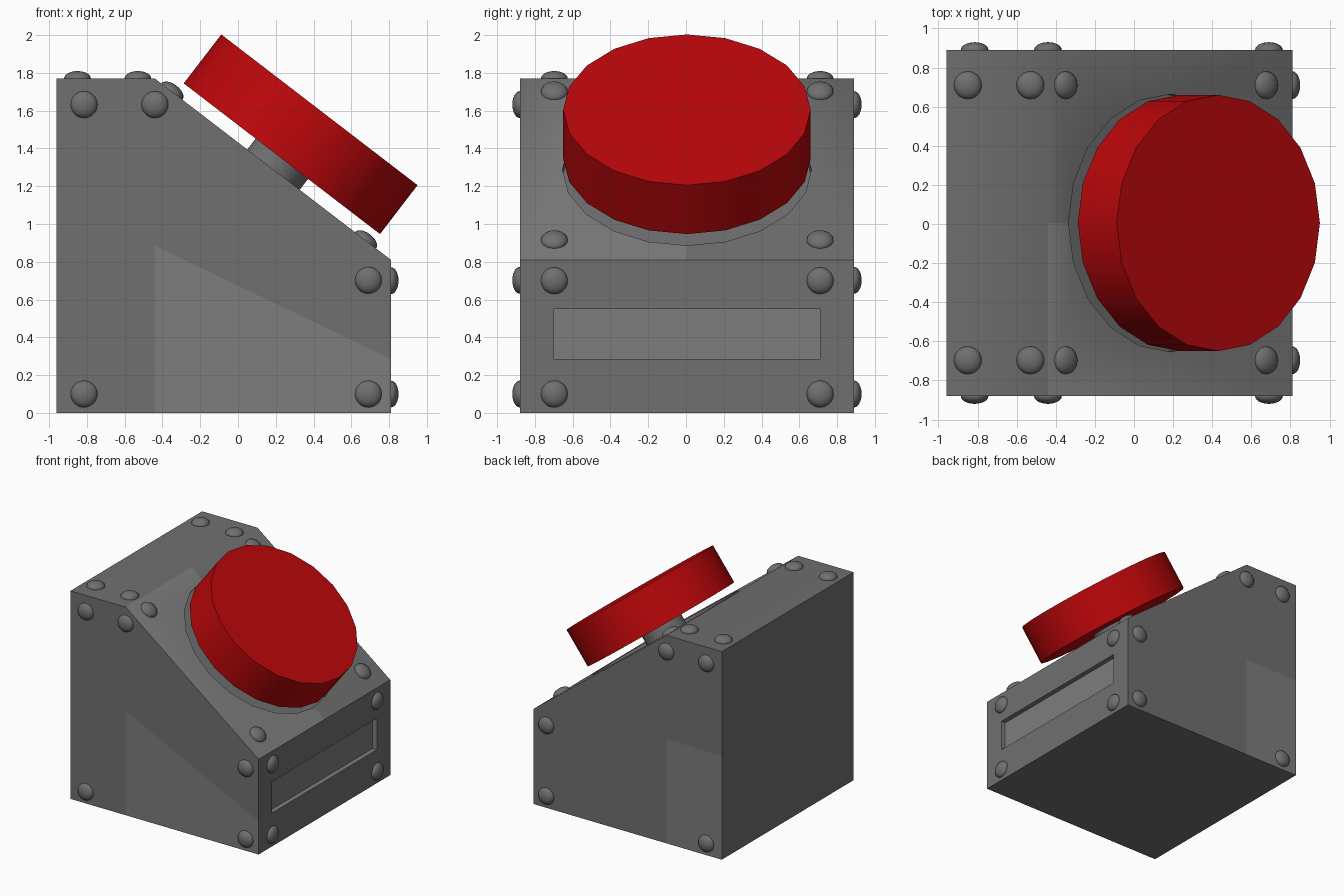
import bpy, bmesh, math
from mathutils import Vector, Matrix

if "Cube" in bpy.data.objects:
    bpy.data.objects.remove(bpy.data.objects["Cube"])

Y0, Y1 = -0.88, 0.89
PROFILE = [(-0.96, 0), (0.81, 0), (0.81, 0.81), (-0.44, 1.77), (-0.96, 1.77)]
TILT = math.atan2(0.96, 1.25)
NORMAL = Vector((math.sin(TILT), 0, math.cos(TILT)))
CENTRE = Vector((0.188, 0.005, 1.288))      # button axis on the sloped face


def material(name, colour):
    mat = bpy.data.materials.new(name)
    mat.diffuse_color = (*colour, 1)
    mat.use_nodes = True
    mat.node_tree.nodes["Principled BSDF"].inputs["Base Color"].default_value = mat.diffuse_color
    return mat


GREY = material("dark_grey", (0.16, 0.16, 0.16))
LIGHT = material("panel_grey", (0.205, 0.205, 0.205))
RED = material("button_red", (0.5, 0.002, 0.003))


def finish(bm, name, *mats):
    bmesh.ops.recalc_face_normals(bm, faces=bm.faces)
    mesh = bpy.data.meshes.new(name)
    bm.to_mesh(mesh)
    bm.free()
    for mat in mats:
        mesh.materials.append(mat)
    ob = bpy.data.objects.new(name, mesh)
    bpy.context.collection.objects.link(ob)
    return ob


def smooth(ob, degrees=40):
    bpy.ops.object.select_all(action='DESELECT')
    bpy.context.view_layer.objects.active = ob
    ob.select_set(True)
    bpy.ops.object.shade_smooth_by_angle(angle=math.radians(degrees))


def tilted_disc(name, radius, low, high, mat, sides=20):
    """Cylinder on the button axis; low and high are measured from the slope."""
    bm = bmesh.new()
    place = (Matrix.Translation(CENTRE + NORMAL * (low + high) / 2)
             @ Matrix.Rotation(TILT, 4, 'Y'))
    bmesh.ops.create_cone(bm, cap_ends=True, segments=sides, radius1=radius,
                          radius2=radius, depth=high - low, matrix=place)
    return finish(bm, name, mat)


def cut(target, cutter):
    mod = target.modifiers.new("cut", 'BOOLEAN')
    mod.operation = 'DIFFERENCE'
    mod.solver = 'EXACT'
    mod.object = cutter
    bpy.context.view_layer.objects.active = target
    bpy.ops.object.modifier_apply(modifier=mod.name)
    bpy.data.objects.remove(cutter)


def split(bm, test, point, normal):
    """Divide the faces whose centre passes the test along a plane."""
    faces = [f for f in bm.faces if test(f.calc_center_median())]
    geom = set(faces)
    for f in faces:
        geom.update(f.edges, f.verts)
    bmesh.ops.bisect_plane(bm, geom=list(geom), plane_co=point, plane_no=normal)


# Wedge-shaped housing
bm = bmesh.new()
face = bm.faces.new([bm.verts.new((x, Y0, z)) for x, z in PROFILE])
side = bmesh.ops.extrude_face_region(bm, geom=[face])
bmesh.ops.translate(bm, vec=(0, Y1 - Y0, 0),
                    verts=[v for v in side["geom"] if isinstance(v, bmesh.types.BMVert)])

# Lighter panels on the front, back and slope
front = lambda c: c.y < Y0 + 0.01
back = lambda c: c.y > Y1 - 0.01
slope = lambda c: abs((c - CENTRE).dot(NORMAL)) < 0.02 and not front(c) and not back(c)
for test in (front, back):
    split(bm, test, (-0.44, 0, 0), (1, 0, 0))
split(bm, lambda c: front(c) and c.x > -0.44, (-0.44, 0, 0.885), (0.6, 0, 1.25))
split(bm, lambda c: back(c) and c.x < -0.44, (-0.44, 0, 0.885), (0, 0, 1))
split(bm, slope, CENTRE, (0, 1, 0))
for f in bm.faces:
    c = f.calc_center_median()
    if ((front(c) and c.x > -0.44 and c.z < 0.5) or (back(c) and c.x < -0.44 and c.z < 0.6)
            or (slope(c) and c.y < 0)):
        f.material_index = 1
housing = finish(bm, "housing", GREY, LIGHT)

# Shallow slot in the right face
bm = bmesh.new()
bmesh.ops.create_cube(bm, size=1, matrix=Matrix.Translation((0.82, 0.005, 0.417))
                      @ Matrix.Diagonal((0.1, 1.41, 0.265, 1)))
cut(housing, finish(bm, "slot_cutter", LIGHT))

# Round recess under the button
cut(housing, tilted_disc("recess_cutter", 0.659, -0.045, 0.1, GREY))
smooth(housing)

# Stem and push button
smooth(tilted_disc("button_stem", 0.175, -0.06, 0.09, GREY))
smooth(tilted_disc("push_button", 0.655, 0.0726, 0.399, RED))


# Domed rivets
def rivets(name, normal, points):
    bm = bmesh.new()
    turn = Vector((0, 0, 1)).rotation_difference(Vector(normal)).to_matrix().to_4x4()
    for p in points:
        bmesh.ops.create_uvsphere(bm, u_segments=20, v_segments=12, radius=0.071,
                                  matrix=Matrix.Translation(p) @ turn
                                  @ Matrix.Diagonal((1, 1, 0.56, 1)))
    smooth(finish(bm, name, GREY), 60)


for label, y, left in (("front", Y0, -0.815), ("back", Y1, -0.815)):
    spots = [(left, 0.1), (left, 1.632), (-0.44, 1.632), (0.69, 0.702), (0.69, 0.1)]
    rivets(label + "_rivets", (0, math.copysign(1, y), 0), [(x, y, z) for x, z in spots])

PAIR = (-0.697, 0.71)
rivets("top_rivets", (0, 0, 1), [(x, y, 1.77) for x in (-0.85, -0.53) for y in PAIR])
rivets("slope_rivets", NORMAL,
       [(x, y, 1.77 - (x + 0.44) * 0.768) for x in (-0.35, 0.675) for y in PAIR])
rivets("right_rivets", (1, 0, 0), [(0.81, y, z) for z in (0.1, 0.7) for y in PAIR])
